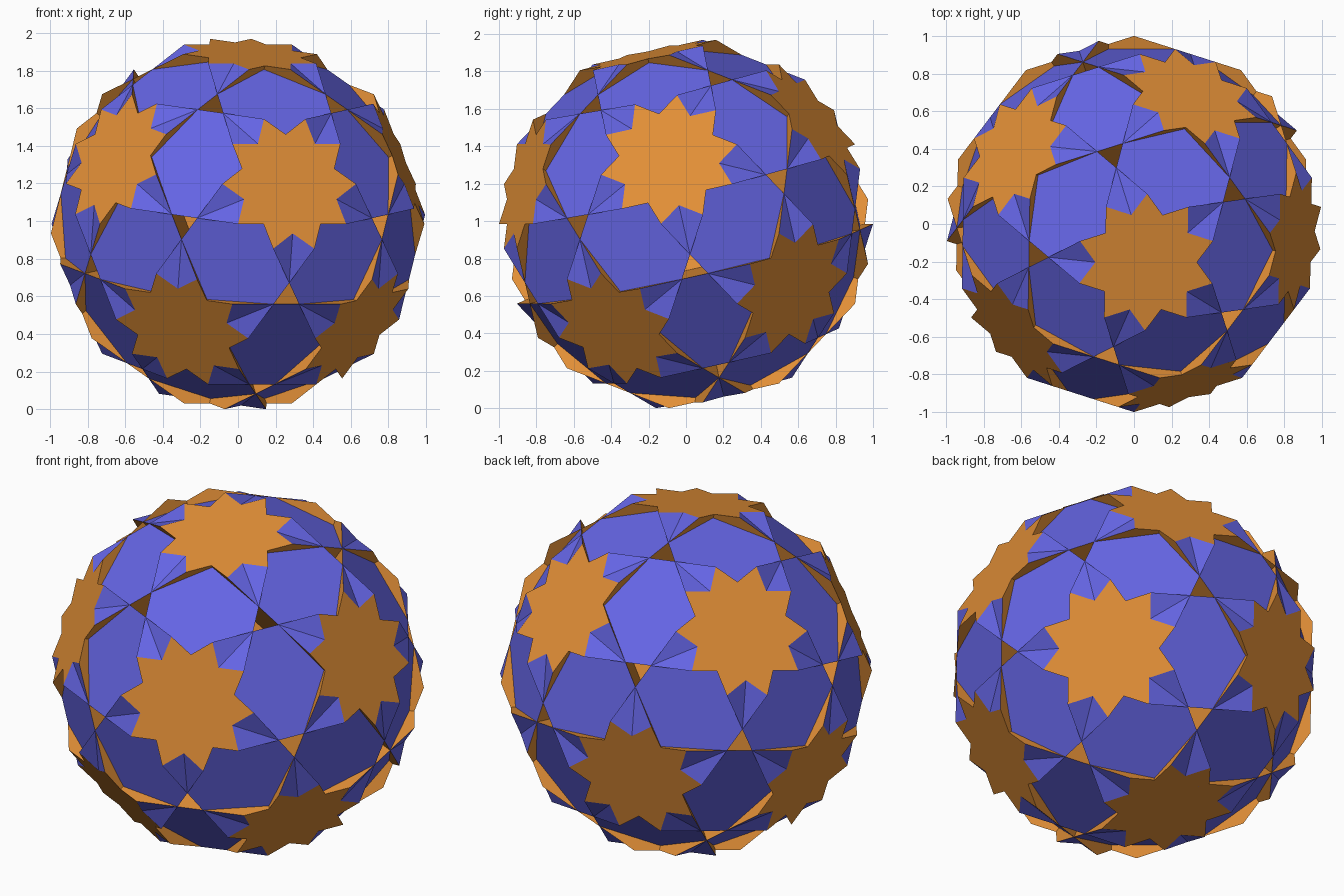
import bpy
import math
from mathutils import Vector, Matrix

cube = bpy.data.objects.get("Cube")
if cube:
    bpy.data.objects.remove(cube, do_unlink=True)


def make_material(name, color):
    mat = bpy.data.materials.new(name)
    mat.use_nodes = True
    mat.diffuse_color = color
    mat.node_tree.nodes["Principled BSDF"].inputs["Base Color"].default_value = color
    return mat


orange = make_material("orange", (0.76, 0.275, 0.038, 1))
blue = make_material("blue", (0.13, 0.13, 0.78, 1))

# Twelve five-fold axes: a tilted pole, its five neighbours and their opposites
pole = Vector((0.0696, -0.2190, 0.9732)).normalized()
guide = Vector((0.9234, -0.0980, 0.3712))
side = (guide - pole * guide.dot(pole)).normalized()
half = [pole]
for k in range(5):
    spun = Matrix.Rotation(math.radians(72 * k), 3, pole) @ side
    half.append((pole + 2 * spun) / math.sqrt(5))
axes = half + [-a for a in half]

# Proportions for edge length 2 and circumradius sqrt(11), scaled to radius 1
R = math.sqrt(11)
PHI = (1 + math.sqrt(5)) / 2
STAR_TIP = 2 / PHI
STAR_DENT = STAR_TIP * math.cos(math.radians(54)) / math.cos(math.radians(36))
STAR_DIST = math.sqrt(R ** 2 - STAR_TIP ** 2)
DECAGON_RADIUS = 2 * PHI
DECAGON_DIST = math.sqrt(R ** 2 - DECAGON_RADIUS ** 2)


def are_neighbours(a, b):
    return 0.3 < a.dot(b) < 0.6


def ring(axis, dist, points):
    """Flat polygon across an axis from (angle, radius) pairs."""
    near = next(b for b in axes if are_neighbours(axis, b))
    u = (near - axis * near.dot(axis)).normalized()
    v = axis.cross(u)
    return [(axis * dist + u * (r * math.cos(math.radians(t)))
             + v * (r * math.sin(math.radians(t)))) / R for t, r in points]


# Ten-pointed stars: dents face the neighbouring axes
star_outline = [(18 * i, STAR_TIP if i % 2 else STAR_DENT) for i in range(20)]
stars = [ring(a, STAR_DIST, star_outline) for a in axes]

# Deep decagons that form the thin walls and pits
decagon_outline = [(18 + 36 * i, DECAGON_RADIUS) for i in range(10)]
decagons = [ring(a, DECAGON_DIST, decagon_outline) for a in axes]

# Squares between each pair of neighbouring stars
squares = []
for i, a in enumerate(axes):
    for b in axes[:i]:
        if are_neighbours(a, b):
            m = (a + b).normalized()
            u = (a - b).normalized()
            v = m.cross(u)
            squares.append([(m * 3 + u * s + v * t) / R
                            for s, t in ((1, 1), (-1, 1), (-1, -1), (1, -1))])

lift = Vector((0, 0, max(p.z for face in stars for p in face)))


def add_faces(name, polygons, mat):
    verts, faces = [], []
    for poly in polygons:
        faces.append(range(len(verts), len(verts) + len(poly)))
        verts += [p + lift for p in poly]
    mesh = bpy.data.meshes.new(name)
    mesh.from_pydata(verts, [], [list(f) for f in faces])
    mesh.materials.append(mat)
    mesh.update()
    obj = bpy.data.objects.new(name, mesh)
    bpy.context.collection.objects.link(obj)


add_faces("star_faces", stars, orange)
add_faces("square_faces", squares, blue)
add_faces("decagon_walls", decagons, orange)
